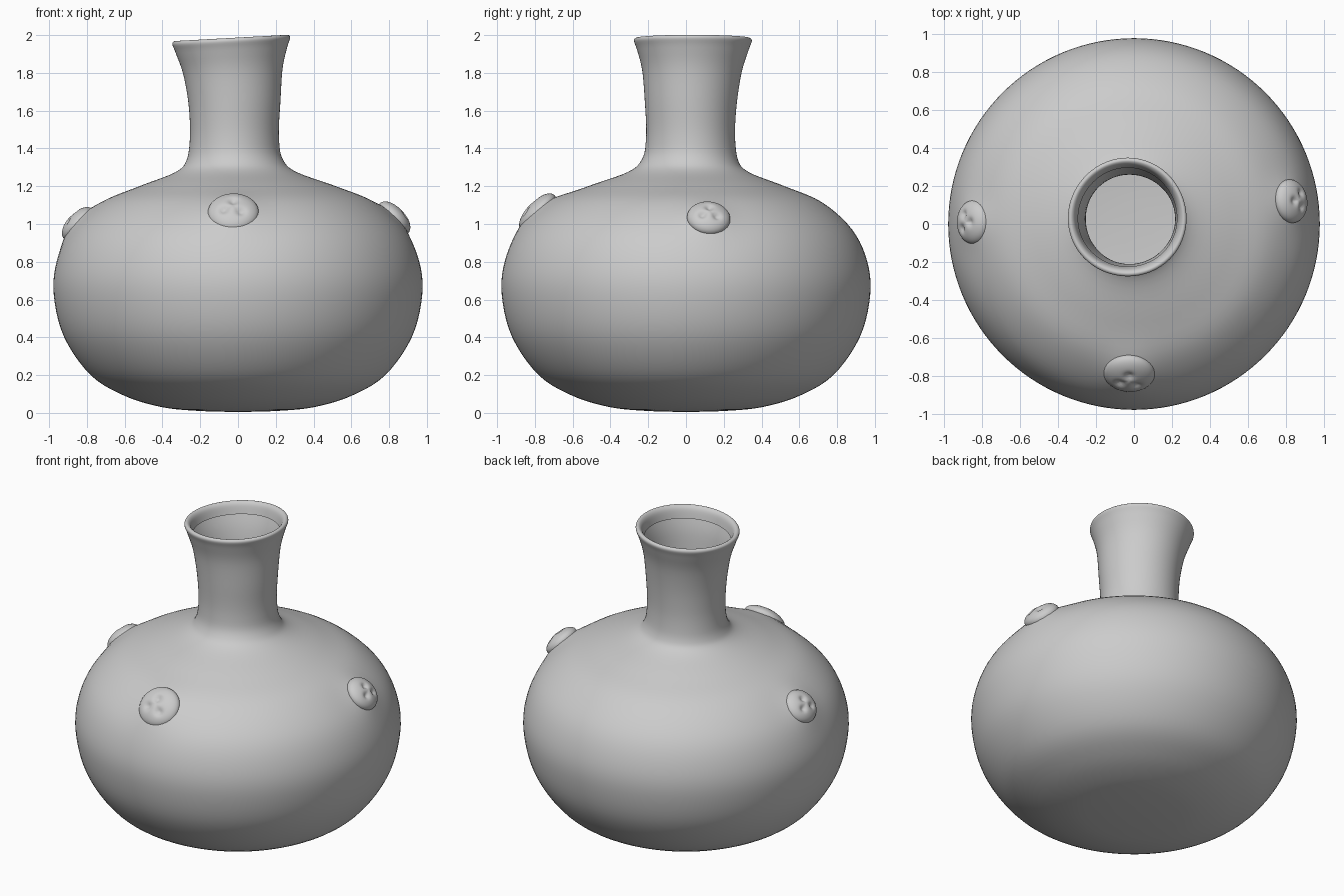
import bpy
import bmesh
import math
from mathutils import Vector

if "Cube" in bpy.data.objects:
    bpy.data.objects.remove(bpy.data.objects["Cube"], do_unlink=True)

clay = bpy.data.materials.new("grey clay")
clay.use_nodes = True
clay.diffuse_color = (0.6, 0.6, 0.6, 1)
clay.node_tree.nodes["Principled BSDF"].inputs["Base Color"].default_value = clay.diffuse_color

SEGMENTS = 128
STEPS = 5

# Radius and height, from the base up the outside and over the lip
PROFILE = [(0.0, 0.005), (0.2, 0.01), (0.4, 0.03), (0.6, 0.09), (0.78, 0.2), (0.92, 0.4),
           (0.975, 0.62), (0.96, 0.8), (0.88, 0.97), (0.72, 1.115), (0.52, 1.2),
           (0.32, 1.275), (0.255, 1.34), (0.236, 1.45), (0.24, 1.6), (0.262, 1.8),
           (0.295, 1.92), (0.312, 1.97), (0.296, 1.985), (0.275, 1.965), (0.26, 1.91)]

# Direction from the front, and height, of each knob: middle, size
KNOBS = {"front_knob": ((-0.025, -0.785, 1.06), 0.135),
         "left_knob": ((0.825, 0.12, 1.03), 0.115),
         "right_knob": ((-0.845, 0.01, 1.0), 0.115)}


def smooth_step(low, high, value):
    t = min(max((value - low) / (high - low), 0), 1)
    return t * t * (3 - 2 * t)


def spline(points):
    """Catmull-Rom curve through the points."""
    pts = [Vector(p) for p in points]
    curve = []
    for i in range(len(pts) - 1):
        a, b, c, d = pts[max(i - 1, 0)], pts[i], pts[i + 1], pts[min(i + 2, len(pts) - 1)]
        for s in range(STEPS):
            t = s / STEPS
            curve.append(b + (c - a) * t / 2 + (a * 2 - b * 5 + c * 4 - d) * t ** 2 / 2
                         + (b * 3 - a - c * 3 + d) * t ** 3 / 2)
    return curve + [pts[-1]]


def finish(bm, name):
    mesh = bpy.data.meshes.new(name)
    bmesh.ops.recalc_face_normals(bm, faces=bm.faces)
    bm.to_mesh(mesh)
    bm.free()
    mesh.materials.append(clay)
    mesh.shade_smooth()
    obj = bpy.data.objects.new(name, mesh)
    bpy.context.collection.objects.link(obj)
    return obj


def outward(middle):
    """Direction square to the shoulder at a knob."""
    flat = Vector((middle[0], middle[1], 0)).normalized()
    return (flat + Vector((0, 0, 0.95))).normalized()


# Flask: round body, off-centre neck and slanted rim in one skin
def build_flask():
    bm = bmesh.new()
    rings = []
    for r, z in spline(PROFILE)[1:]:
        neck = smooth_step(1.15, 1.4, z)
        top = smooth_step(1.6, 1.97, z)
        ring = []
        for i in range(SEGMENTS):
            a = math.tau * i / SEGMENTS
            wobble = 1 + 0.006 * neck * math.sin(3 * a + 5 * z)
            x = r * wobble * math.cos(a) - 0.02 * neck - 0.015 * top
            y = r * wobble * math.sin(a) + 0.025 * neck + 0.01 * top
            point = Vector((x, y, z + 0.055 * top * r * math.cos(a)))
            # Soft swelling under each knob
            for middle, size in KNOBS.values():
                gap = (point - Vector(middle)).length / size
                point += outward(middle) * 0.025 * math.exp(-gap * gap)
            ring.append(bm.verts.new(point))
        rings.append(ring)
    bm.faces.new(rings[0])
    for low, high in zip(rings, rings[1:]):
        for i in range(SEGMENTS):
            j = (i + 1) % SEGMENTS
            bm.faces.new((low[i], low[j], high[j], high[i]))
    return finish(bm, "flask_body")


# Knobs: flattened lumps with three thumbed dents
def build_knob(name, middle, size):
    bm = bmesh.new()
    bmesh.ops.create_uvsphere(bm, u_segments=40, v_segments=28, radius=1)
    dents = [(0.3, -0.3), (-0.35, -0.2), (0.0, 0.25)]
    for v in bm.verts:
        if v.co.z > 0:
            dent = sum(math.exp(-((v.co.x - x) ** 2 + (v.co.y - y) ** 2) / 0.03) for x, y in dents)
            v.co.z -= 0.3 * dent
        v.co.x *= size
        v.co.y *= size * 0.95
        v.co.z *= 0.06
    obj = finish(bm, name)
    obj.location = middle
    obj.rotation_euler = outward(middle).to_track_quat("Z", "Y").to_euler()
    return obj


build_flask()
for knob_name, (place, width) in KNOBS.items():
    build_knob(knob_name, place, width)
